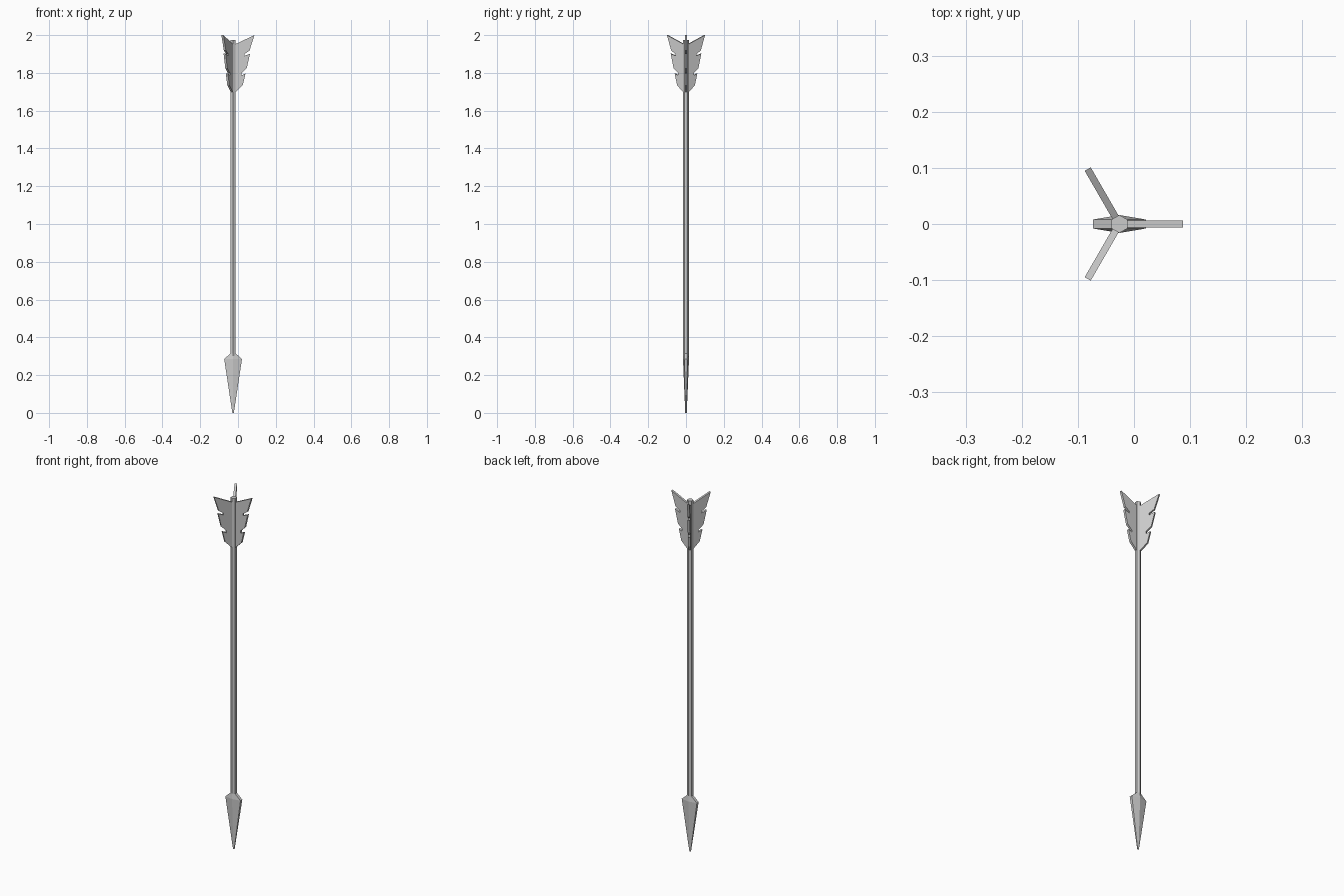
import bpy, bmesh, math
from mathutils import Matrix, Vector

if "Cube" in bpy.data.objects:
    bpy.data.objects.remove(bpy.data.objects["Cube"])

AXIS_X = -0.026  # shaft axis; the three-way fletching offsets it from centre


def finish(bm, name):
    bmesh.ops.recalc_face_normals(bm, faces=bm.faces)
    mesh = bpy.data.meshes.new(name)
    bm.to_mesh(mesh)
    bm.free()
    obj = bpy.data.objects.new(name, mesh)
    obj.location.x = AXIS_X
    bpy.context.collection.objects.link(obj)
    return obj


def hex_loft(name, sections):
    """Loft hexagons given as (z, half width, half depth at ridge, half depth at edge)."""
    bm = bmesh.new()
    rings = []
    for z, w, ridge, edge in sections:
        pts = [(w, -edge), (w, edge), (0, ridge), (-w, edge), (-w, -edge), (0, -ridge)]
        rings.append([bm.verts.new((x, y, z)) for x, y in pts])
    for a, b in zip(rings, rings[1:]):
        for i in range(6):
            j = (i + 1) % 6
            bm.faces.new((a[i], a[j], b[j], b[i]))
    bm.faces.new(rings[0])
    bm.faces.new(rings[-1])
    return finish(bm, name)


def fin(name, angle):
    """Notched feather plate in the radial plane, turned about the shaft."""
    profile = [(0.004, 1.70), (0.016, 1.70), (0.051, 1.735), (0.066, 1.797),
               (0.045, 1.787), (0.045, 1.80), (0.072, 1.825), (0.090, 1.902),
               (0.060, 1.89), (0.060, 1.90), (0.087, 1.918), (0.113, 2.0),
               (0.014, 1.953), (0.004, 1.953)]
    t = 0.0062
    bm = bmesh.new()
    face = bm.faces.new([bm.verts.new((r, -t, z)) for r, z in profile])
    ext = bmesh.ops.extrude_face_region(bm, geom=[face], use_keep_orig=True)
    moved = [v for v in ext["geom"] if isinstance(v, bmesh.types.BMVert)]
    bmesh.ops.translate(bm, verts=moved, vec=Vector((0, 2 * t, 0)))
    bmesh.ops.rotate(bm, verts=bm.verts, cent=(0, 0, 0),
                     matrix=Matrix.Rotation(angle, 3, 'Z'))
    return finish(bm, name)


# Hexagonal shaft
hex_loft("shaft", [(0.30, 0.014, 0.016, 0.008), (1.975, 0.014, 0.016, 0.008)])

# Flattened arrowhead with a sloped shoulder
hex_loft("arrowhead", [(0.0, 0.004, 0.004, 0.002),
                       (0.285, 0.047, 0.016, 0.008),
                       (0.315, 0.014, 0.016, 0.008)])

# Three feather fins
for k in range(3):
    fin(f"fin_{k + 1}", math.radians(120 * k))
